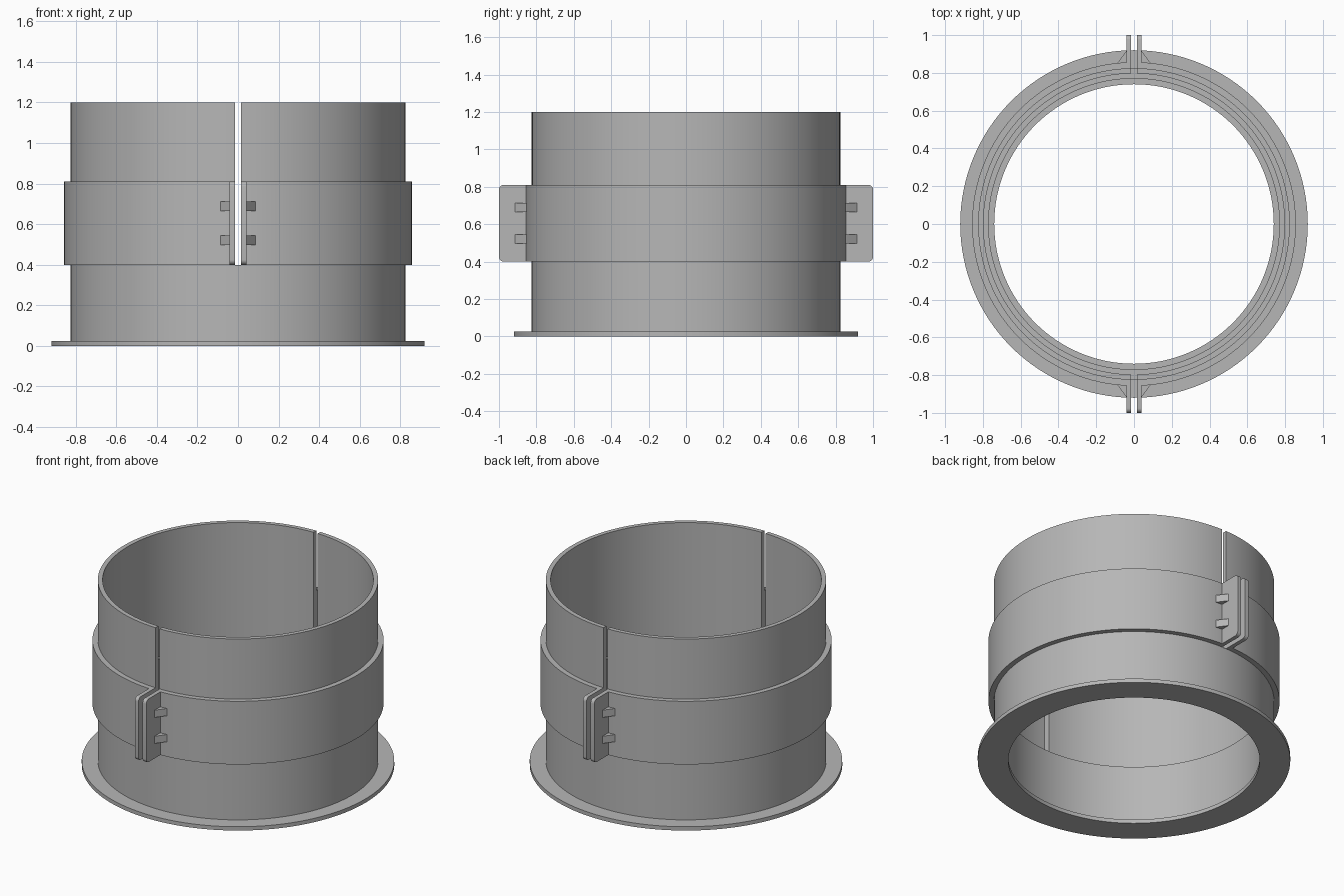
import bpy, bmesh
from math import asin, cos, sin, pi

cube = bpy.data.objects.get("Cube")
if cube:
    bpy.data.objects.remove(cube, do_unlink=True)

grey = bpy.data.materials.new("plain_grey")
grey.use_nodes = True
GREY = (0.47, 0.47, 0.47, 1)
grey.diffuse_color = GREY
grey.node_tree.nodes["Principled BSDF"].inputs["Base Color"].default_value = GREY

GAP = 0.015       # half width of the split
EAR = 0.041       # outer face of a clamp ear
SEAM_Z, CLAMP_Z, TOP_Z, FLANGE_Z = 0.4, 0.81, 1.2, 0.025


def finish(name, bm, smooth=False):
    bmesh.ops.recalc_face_normals(bm, faces=bm.faces)
    mesh = bpy.data.meshes.new(name)
    bm.to_mesh(mesh)
    bm.free()
    mesh.materials.append(grey)
    obj = bpy.data.objects.new(name, mesh)
    bpy.context.collection.objects.link(obj)
    if smooth:
        bpy.ops.object.select_all(action='DESELECT')
        obj.select_set(True)
        bpy.context.view_layer.objects.active = obj
        bpy.ops.object.shade_smooth_by_angle(angle=pi / 6)
    return obj


def ring(name, inner, outer, z0, z1, side=0, steps=128):
    """Full ring, or with side = 1 / -1 a half ring with flat split ends."""
    bm = bmesh.new()
    rows = []
    for i in range(steps + (side != 0)):
        row = []
        for r, z in ((inner, z0), (outer, z0), (outer, z1), (inner, z1)):
            if side:
                end = pi / 2 - asin(GAP / r)
                a = -end + 2 * end * i / steps
                row.append(bm.verts.new((side * r * cos(a), r * sin(a), z)))
            else:
                a = 2 * pi * i / steps
                row.append(bm.verts.new((r * cos(a), r * sin(a), z)))
        rows.append(row)
    pairs = list(zip(rows, rows[1:]))
    if side:
        bm.faces.new(rows[0])
        bm.faces.new(rows[-1])
    else:
        pairs.append((rows[-1], rows[0]))
    for a, b in pairs:
        for k in range(4):
            n = (k + 1) % 4
            bm.faces.new((a[k], a[n], b[n], b[k]))
    return finish(name, bm, True)


def prism(name, points, offset, smooth=False):
    bm = bmesh.new()
    face = bm.faces.new([bm.verts.new(p) for p in points])
    new = bmesh.ops.extrude_face_region(bm, geom=[face])["geom"]
    bmesh.ops.translate(bm, vec=offset,
                        verts=[v for v in new if isinstance(v, bmesh.types.BMVert)])
    return finish(name, bm, smooth)


# Base flange and the unsplit lower pipe
ring("base_flange", 0.74, 0.92, 0, FLANGE_Z)
ring("lower_pipe", 0.77, 0.825, FLANGE_Z, SEAM_Z)

for side, side_name in ((1, "left"), (-1, "right")):
    # Split upper sleeve and the clamp band around it
    ring("sleeve_" + side_name, 0.797, 0.825, SEAM_Z, TOP_Z, side, 64)
    ring("clamp_band_" + side_name, 0.825, 0.857, SEAM_Z, CLAMP_Z, side, 64)

    for end, end_name in ((-1, "front"), (1, "back")):
        tag = end_name + "_" + side_name

        # Clamp ear with rounded outer corners
        rad = 0.025
        outline = [(0.85, SEAM_Z)]
        for zc, start in ((SEAM_Z + rad, -pi / 2), (CLAMP_Z - rad, 0)):
            for i in range(7):
                a = start + i * pi / 12
                outline.append((1 - rad + rad * cos(a), zc + rad * sin(a)))
        outline.append((0.85, CLAMP_Z))
        prism("clamp_ear_" + tag, [(side * GAP, end * y, z) for y, z in outline],
              (side * (EAR - GAP), 0, 0), True)

        # Pair of triangular braces between ear and band
        for z, level in ((0.497, "lower"), (0.666, "upper")):
            corners = ((EAR, 0.845), (EAR, 0.915), (0.087, 0.853), (0.087, 0.845))
            prism("ear_brace_" + level + "_" + tag,
                  [(side * x, end * y, z) for x, y in corners], (0, 0, 0.047))
